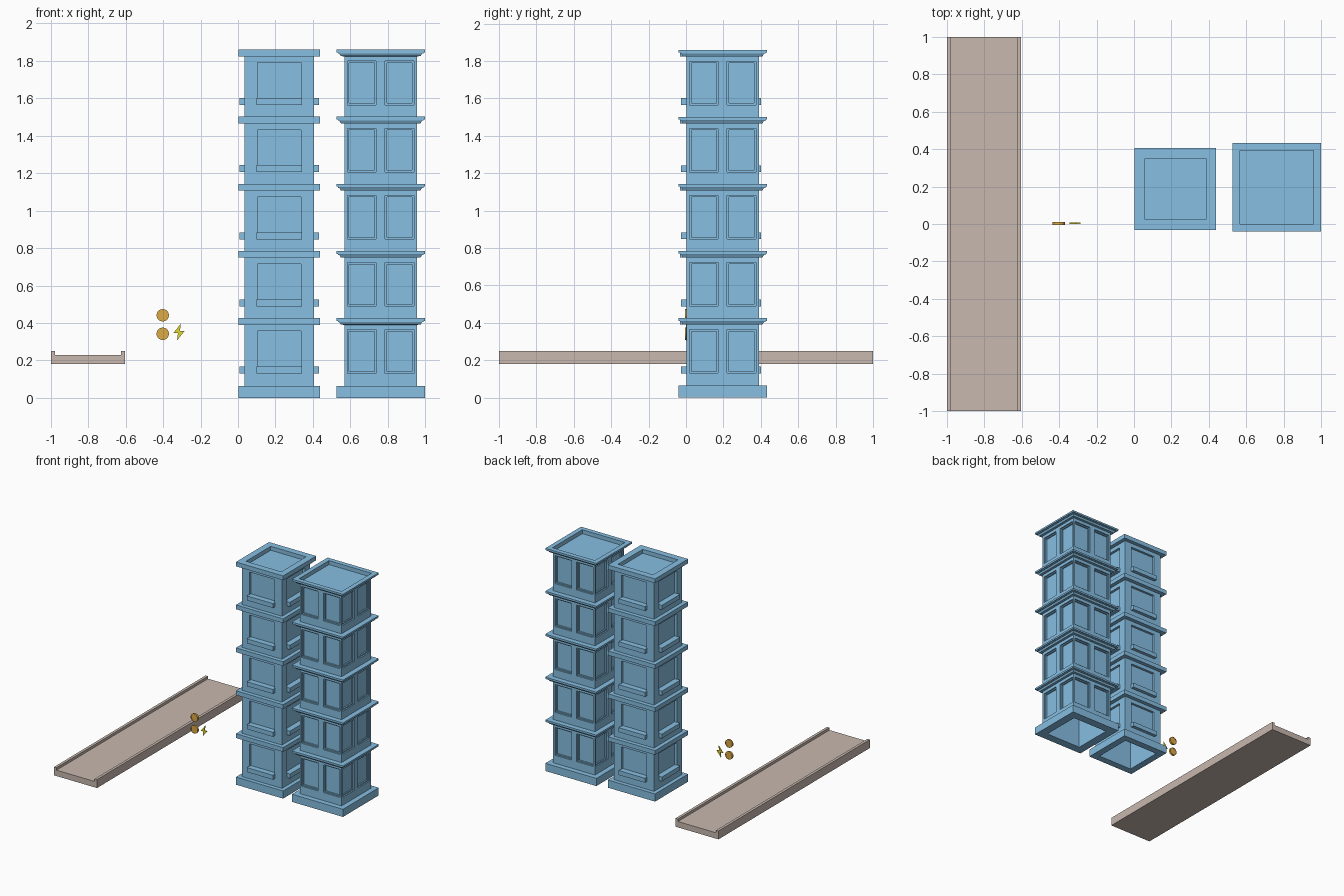
import bpy, bmesh, math
from mathutils import Matrix, Vector

if "Cube" in bpy.data.objects:
    bpy.data.objects.remove(bpy.data.objects["Cube"])

FLOORS, STEP = 5, 0.3585


def material(name, rgb):
    m = bpy.data.materials.new(name)
    m.diffuse_color = (*rgb, 1)
    m.use_nodes = True
    m.node_tree.nodes["Principled BSDF"].inputs["Base Color"].default_value = m.diffuse_color
    return m


BLUE = material("blue_wall", (0.24, 0.52, 0.76))
STONE = material("road_stone", (0.58, 0.48, 0.43))
GOLD = material("coin_gold", (0.72, 0.40, 0.06))
YELLOW = material("bolt_yellow", (0.75, 0.68, 0.03))


def finish(bm, name, mat, loc=(0, 0, 0)):
    bmesh.ops.remove_doubles(bm, verts=bm.verts, dist=1e-5)
    me = bpy.data.meshes.new(name)
    bm.to_mesh(me)
    bm.free()
    me.materials.append(mat)
    ob = bpy.data.objects.new(name, me)
    ob.location = loc
    bpy.context.collection.objects.link(ob)
    return ob


def quarter(k):
    return Matrix.Rotation(k * math.pi / 2, 4, 'Z')


def quad(bm, pts, m):
    return bm.faces.new([bm.verts.new(m @ Vector(p)) for p in pts])


def square_loft(bm, profile):
    """Sweep a (half width, height) profile around four sides."""
    for (a, za), (b, zb) in zip(profile, profile[1:]):
        for k in range(4):
            if a == 0:
                pts = [(0, 0, za), (b, -b, zb), (-b, -b, zb)]
            elif b == 0:
                pts = [(-a, -a, za), (a, -a, za), (0, 0, zb)]
            else:
                pts = [(-a, -a, za), (a, -a, za), (b, -b, zb), (-b, -b, zb)]
            quad(bm, pts, quarter(k))


def sink(bm, face, vec):
    f = bmesh.ops.extrude_discrete_faces(bm, faces=[face])['faces'][0]
    bmesh.ops.translate(bm, verts=f.verts, vec=vec)
    return f


def storey_walls(bm, h, z0, z1, us, w0, w1, depth, frame):
    """Four walls with sunk windows in every second column."""
    cols = [-h, *us, h]
    rows = [z0, w0, w1, z1]
    for k in range(4):
        m = quarter(k)
        inward = m @ Vector((0, depth, 0))
        for i in range(len(cols) - 1):
            for j in range(3):
                a, b, c, d = cols[i], cols[i + 1], rows[j], rows[j + 1]
                f = quad(bm, [(a, -h, c), (b, -h, c), (b, -h, d), (a, -h, d)], m)
                if j == 1 and i % 2 == 1:
                    f = sink(bm, f, inward)
                    if frame:
                        bm.normal_update()
                        bmesh.ops.inset_individual(bm, faces=[f], thickness=frame)
                        sink(bm, f, inward)


def tower(name, loc, h, out, inner, roof, cornice, us, w0, w1, depth, frame=0):
    bm = bmesh.new()
    # hollow underside and base
    square_loft(bm, [(0, 0.39), (inner, 0.39), (inner, 0), (out, 0), (out, 0.064), (h, 0.064)])
    for n in range(FLOORS):
        z = n * STEP
        bottom = 0.064 if n == 0 else z + 0.0675
        storey_walls(bm, h, bottom, z + 0.39, us, z + w0, z + w1, depth, frame)
        # cornice, closed by the roof tray on the top storey
        top = z + 0.426
        prof = [(h, z + 0.39)] + [(r, z + q) for r, q in cornice] + [(out, top)]
        if n == FLOORS - 1:
            prof += [(roof, top), (roof, top - 0.033), (0, top - 0.033)]
        else:
            prof += [(h, top)]
        square_loft(bm, prof)
    return finish(bm, name, BLUE, loc)


def box(bm, lo, hi, m=Matrix()):
    c = [(a + b) / 2 for a, b in zip(lo, hi)]
    s = [b - a for a, b in zip(lo, hi)]
    bmesh.ops.create_cube(bm, size=1, matrix=m @ Matrix.Translation(c) @ Matrix.Diagonal((*s, 1)))


# single-window tower
A = (0.2205, 0.187, 0)
tower("single_window_tower", A, 0.185, 0.218, 0.16, 0.163, [(0.218, 0.39)],
      [-0.1165, 0.1165], 0.167, 0.356, 0.02)

# window sills
bm = bmesh.new()
for n in range(FLOORS):
    for k in range(4):
        z = n * STEP
        box(bm, (-0.121, -0.213, z + 0.13), (0.121, -0.184, z + 0.167), quarter(k))
finish(bm, "window_sills", BLUE, A)

# double-window tower
tower("double_window_tower", (0.762, 0.196, 0), 0.193, 0.236, 0.165, 0.197,
      [(0.213, 0.391), (0.221, 0.405), (0.228, 0.405), (0.228, 0.411), (0.236, 0.411)],
      [-0.177, -0.024, 0.024, 0.177], 0.131, 0.364, 0.011, 0.013)

# road with raised curbs, one channel profile extruded along y
def extruded(name, pts, y0, y1, mat):
    bm = bmesh.new()
    f = bm.faces.new([bm.verts.new((x, y0, z)) for x, z in pts])
    g = bmesh.ops.extrude_face_region(bm, geom=[f])['geom']
    bmesh.ops.translate(bm, verts=[v for v in g if isinstance(v, bmesh.types.BMVert)],
                        vec=(0, y1 - y0, 0))
    bmesh.ops.recalc_face_normals(bm, faces=bm.faces)
    return finish(bm, name, mat)


extruded("road", [(-1, 0.18), (-0.603, 0.18), (-0.603, 0.25), (-0.626, 0.25),
                  (-0.626, 0.229), (-0.977, 0.229), (-0.977, 0.25), (-1, 0.25)], -1, 1, STONE)

# lightning bolt
extruded("lightning_bolt", [(-0.305, 0.397), (-0.345, 0.346), (-0.321, 0.345),
                            (-0.326, 0.306), (-0.286, 0.356), (-0.310, 0.357)],
         0.0, 0.007, YELLOW)

# two coins with a shallow rim
for i, z in enumerate((0.342, 0.441)):
    bm = bmesh.new()
    bmesh.ops.create_cone(bm, cap_ends=True, segments=32, radius1=0.033, radius2=0.033, depth=0.016,
                          matrix=Matrix.Rotation(math.pi / 2, 4, 'X'))
    bm.normal_update()
    caps = [f for f in bm.faces if len(f.verts) > 4]
    bmesh.ops.inset_individual(bm, faces=caps, thickness=0.005)
    for f in caps:
        sink(bm, f, f.normal * -0.002)
    coin = finish(bm, f"coin_{i + 1}", GOLD, (-0.402, 0.003, z))
    bpy.ops.object.select_all(action='DESELECT')
    coin.select_set(True)
    bpy.context.view_layer.objects.active = coin
    bpy.ops.object.shade_smooth_by_angle(angle=math.radians(30))
